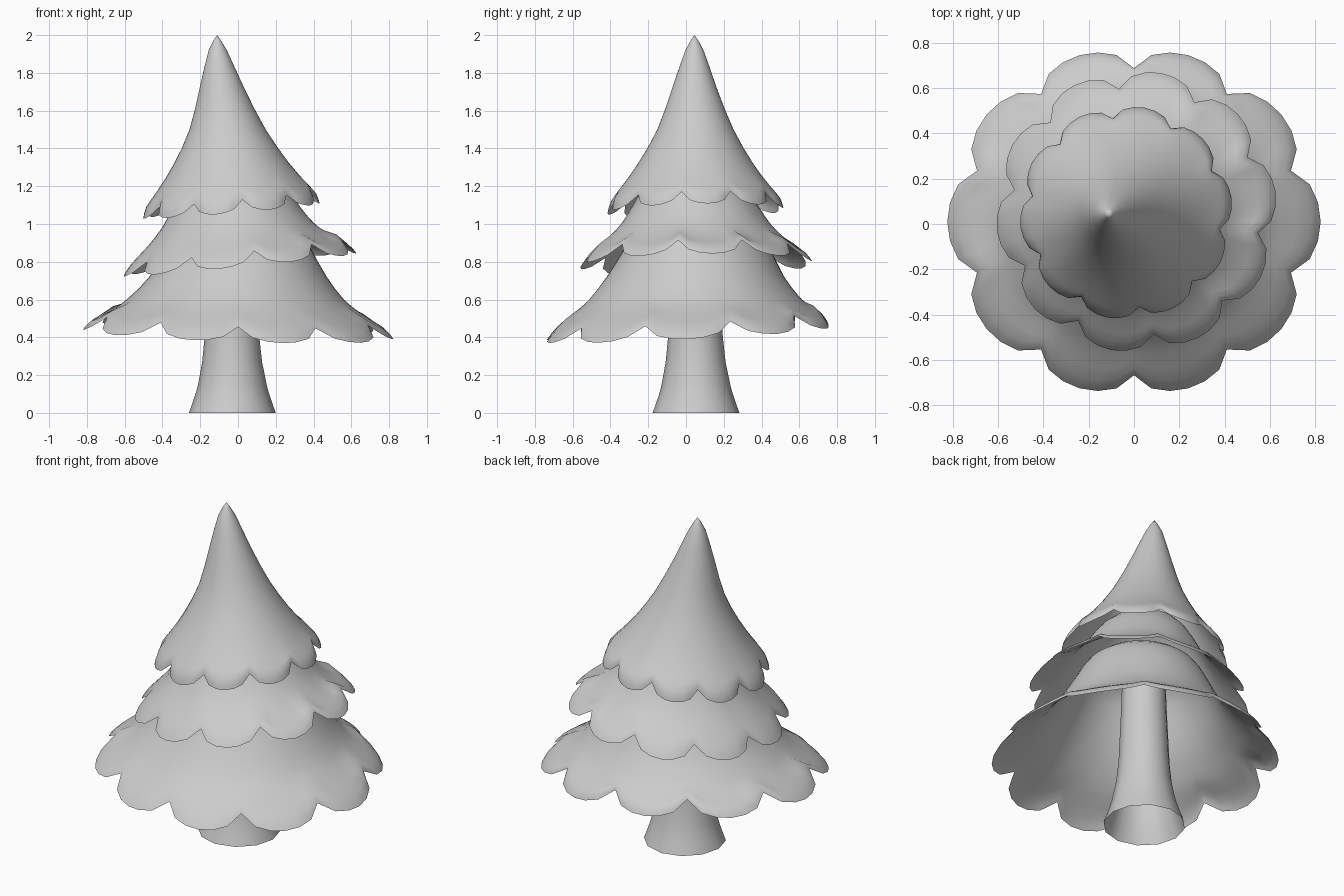
import bpy
import bmesh
from math import sin, cos, pi, radians

cube = bpy.data.objects.get("Cube")
if cube:
    bpy.data.objects.remove(cube, do_unlink=True)

grey = bpy.data.materials.new("plain_grey")
grey.use_nodes = True
colour = (0.6, 0.6, 0.6, 1)
grey.diffuse_color = colour
grey.node_tree.nodes["Principled BSDF"].inputs["Base Color"].default_value = colour


def smooth_profile(rings):
    """Add a ring halfway along each span, on a cubic through its neighbours."""
    padded = [rings[0]] + rings + [rings[-1]]
    result = []
    for before, a, b, after in zip(padded, padded[1:], padded[2:], padded[3:]):
        middle = [(9 * (q + r) - p - s) / 16 for p, q, r, s in zip(before, a, b, after)]
        result += [a, middle]
    return result + [rings[-1]]


def loft(name, rings, sides, lobe=0, drop=0, notch=0, tilt=(0, 0), oval=0):
    """Skin rings of (z, radius, centre x, centre y, rim weight), top to bottom.
    The rim weight fades in ten scallops, the tilt and the oval shape."""
    bm = bmesh.new()
    loops = []
    for z, r, cx, cy, w in smooth_profile(rings):
        loop = []
        for i in range(sides):
            a = radians(notch) + 2 * pi * i / sides
            s = abs(sin(5 * (a - radians(notch)))) ** 0.55 - 0.5
            rad = r + w * (lobe * s + oval * cos(2 * a))
            height = z + w * (tilt[0] * cos(a) + tilt[1] * sin(a) - drop * s)
            loop.append(bm.verts.new((cx + rad * cos(a), cy + rad * sin(a), height)))
        loops.append(loop)
    for top, low in zip(loops, loops[1:]):
        for i in range(sides):
            j = (i + 1) % sides
            bm.faces.new((top[i], low[i], low[j], top[j]))
    bmesh.ops.remove_doubles(bm, verts=bm.verts, dist=0.0001)
    for f in bm.faces:
        f.smooth = True
    mesh = bpy.data.meshes.new(name)
    bm.to_mesh(mesh)
    bm.free()
    mesh.materials.append(grey)
    obj = bpy.data.objects.new(name, mesh)
    bpy.context.collection.objects.link(obj)


# Flared trunk, open at the base
loft("trunk", [
    (1.0, 0.12, -0.03, 0.05, 0), (0.4, 0.145, -0.032, 0.05, 0),
    (0.2, 0.172, -0.03, 0.052, 0), (0.1, 0.195, -0.03, 0.053, 0),
    (0, 0.23, -0.03, 0.053, 0)], 12)

# Wide lower skirt of branches, closed by a dome inside the middle skirt
loft("lower_branches", [
    (1.07, 0, 0, 0.06, 0), (1.05, 0.2, 0, 0.06, 0),
    (0.99, 0.31, 0, 0.06, 0), (0.87, 0.385, 0, 0.06, 0),
    (0.72, 0.47, 0, 0.05, 0), (0.61, 0.56, -0.01, 0.045, 0.15),
    (0.555, 0.625, -0.005, 0.035, 0.4), (0.5, 0.715, 0, 0.02, 0.85),
    (0.455, 0.75, 0, 0.01, 1)], 60,
    lobe=0.09, drop=0.08, notch=18, tilt=(-0.025, 0.04), oval=0.028)

# Middle skirt, leaning up toward its left
loft("middle_branches", [
    (1.35, 0, -0.03, 0.05, 0), (1.32, 0.14, -0.03, 0.05, 0),
    (1.23, 0.25, -0.02, 0.05, 0), (1.1, 0.33, -0.01, 0.05, 0.05),
    (1.0, 0.395, 0, 0.05, 0.2), (0.92, 0.475, 0.005, 0.05, 0.5),
    (0.865, 0.55, 0.01, 0.055, 0.85), (0.82, 0.583, 0.01, 0.055, 1)], 60,
    lobe=0.075, drop=0.075, notch=26, tilt=(0.06, 0.01))

# Pointed top
loft("top_branches", [
    (2.0, 0, -0.11, 0.045, 0), (1.92, 0.048, -0.107, 0.045, 0),
    (1.72, 0.118, -0.085, 0.045, 0), (1.5, 0.202, -0.055, 0.05, 0),
    (1.32, 0.305, -0.035, 0.05, 0.1), (1.21, 0.385, -0.03, 0.05, 0.45),
    (1.15, 0.432, -0.035, 0.05, 0.85), (1.1, 0.445, -0.035, 0.05, 1)], 60,
    lobe=0.05, drop=0.065, notch=26, tilt=(0.04, 0.01))
